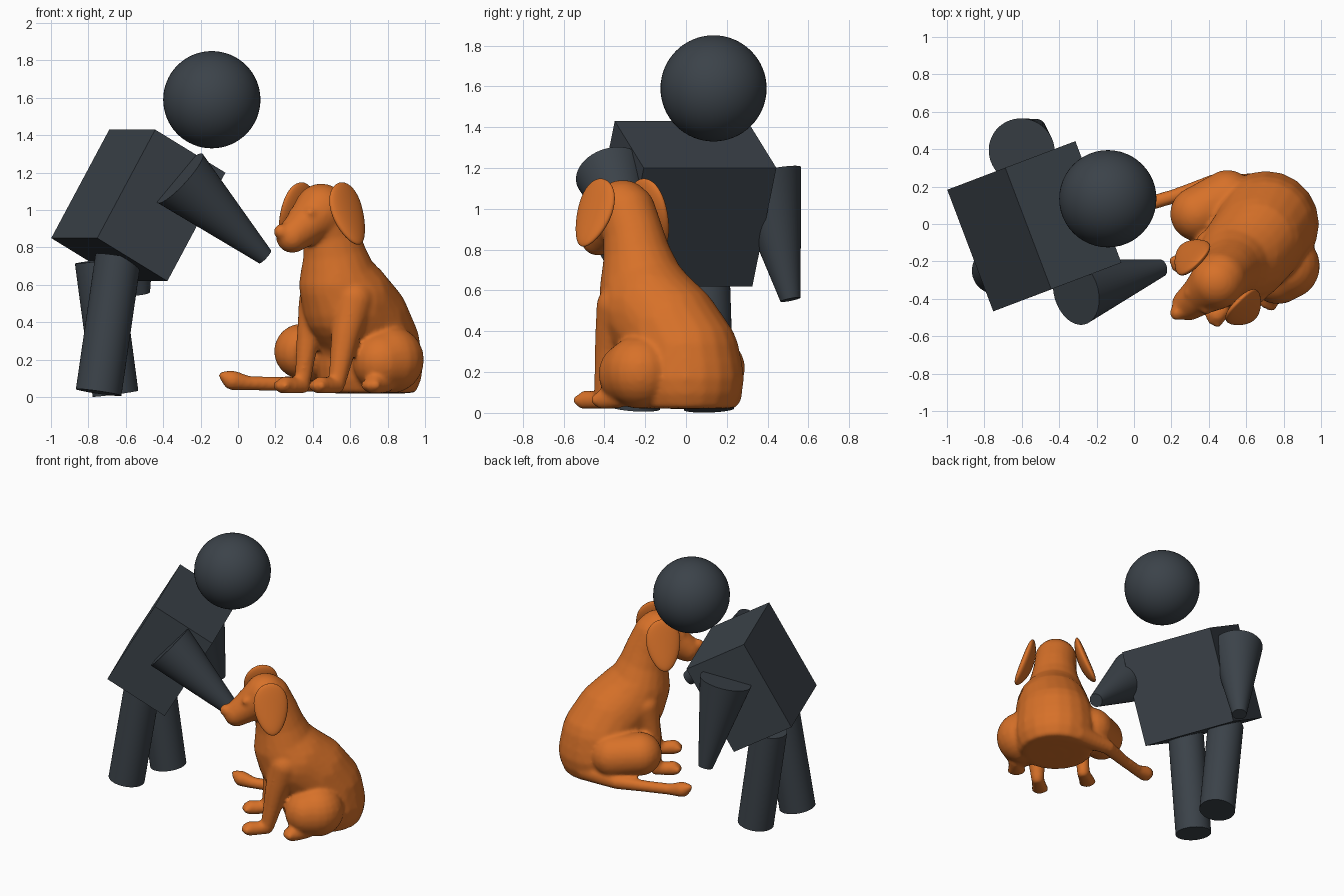
import bpy, bmesh, math
from mathutils import Vector, Matrix

cube = bpy.data.objects.get("Cube")
if cube:
    bpy.data.objects.remove(cube, do_unlink=True)


def material(name, rgb):
    m = bpy.data.materials.new(name)
    m.use_nodes = True
    m.diffuse_color = (*rgb, 1)
    bsdf = m.node_tree.nodes["Principled BSDF"]
    bsdf.inputs["Base Color"].default_value = (*rgb, 1)
    bsdf.inputs["Roughness"].default_value = 0.7
    return m


slate = material("dark slate", (0.044, 0.055, 0.067))
orange = material("warm orange", (0.68, 0.165, 0.022))


def add_object(me, name, mat):
    me.materials.append(mat)
    ob = bpy.data.objects.new(name, me)
    bpy.context.collection.objects.link(ob)
    return ob


def finish(bm, name, mat):
    """Turn a bmesh into an object, smooth except at sharp edges."""
    me = bpy.data.meshes.new(name)
    bm.to_mesh(me)
    bm.free()
    ob = add_object(me, name, mat)
    bpy.ops.object.select_all(action='DESELECT')
    ob.select_set(True)
    bpy.context.view_layer.objects.active = ob
    bpy.ops.object.shade_smooth_by_angle(angle=math.radians(40))


def frame(center, ax, ay, az):
    """Matrix whose columns are the scaled axes."""
    m = Matrix((ax, ay, az)).transposed().to_4x4()
    m.translation = center
    return m


def taper(name, a, b, ra, rb):
    """Capped cone or cylinder from point a to point b."""
    a, b = Vector(a), Vector(b)
    d = b - a
    m = Matrix.Translation((a + b) / 2) @ d.to_track_quat('Z', 'Y').to_matrix().to_4x4()
    bm = bmesh.new()
    bmesh.ops.create_cone(bm, cap_ends=True, segments=48, radius1=ra, radius2=rb,
                          depth=d.length, matrix=m)
    finish(bm, name, slate)


# ---- Person: head, boxy torso, tapered arms, straight legs ----
bm = bmesh.new()
bmesh.ops.create_uvsphere(bm, u_segments=48, v_segments=32, radius=0.26,
                          matrix=Matrix.Translation((-0.14, 0.135, 1.59)))
finish(bm, "person_head", slate)

bm = bmesh.new()
bmesh.ops.create_cube(bm, size=1, matrix=frame(
    (-0.533, -0.012, 1.025), (0.375, 0.142, -0.23), (-0.246, 0.65, 0), (0.31, 0.118, 0.58)))
finish(bm, "person_torso", slate)

taper("person_right_arm", (-0.31, -0.365, 1.17), (0.145, -0.235, 0.75), 0.178, 0.047)
taper("person_left_arm", (-0.60, 0.39, 1.17), (-0.52, 0.512, 0.555), 0.178, 0.05)
taper("person_right_leg", (-0.64, -0.205, 0.75), (-0.745, -0.25, 0.025), 0.123, 0.123)
taper("person_left_leg", (-0.75, 0.09, 0.73), (-0.655, 0.113, 0.018), 0.123, 0.123)

# ---- Sitting dog: balls fused into one smooth skin ----
FWD = Vector((-0.70, -0.714, 0))
SIDE = Vector((0.714, -0.70, 0))
FLOOR = 0.02

# one unit ball, copied for every lump of the body
bm = bmesh.new()
bmesh.ops.create_uvsphere(bm, u_segments=20, v_segments=12, radius=1)
bm.verts.index_update()
BALL_VERTS = [v.co.copy() for v in bm.verts]
BALL_FACES = [[v.index for v in f.verts] for f in bm.faces]
bm.free()
verts, faces = [], []


def ball(c, r):
    start = len(verts)
    for u in BALL_VERTS:
        p = Vector(c) + u * r
        verts.append((p.x, p.y, max(p.z, FLOOR)))
    faces.extend([i + start for i in f] for f in BALL_FACES)


def chain(pts, steps=5):
    """Row of overlapping balls through (x, y, z, radius) points."""
    ball(pts[0][:3], pts[0][3])
    for p, q in zip(pts, pts[1:]):
        for i in range(1, steps + 1):
            v = Vector(p).lerp(Vector(q), i / steps)
            ball(v[:3], v[3])


# rump, back, chest, neck
chain([(0.705, 0.0, 0.17, 0.285), (0.70, -0.01, 0.27, 0.275), (0.66, -0.08, 0.40, 0.26),
       (0.59, -0.17, 0.50, 0.25), (0.54, -0.21, 0.60, 0.215), (0.52, -0.235, 0.74, 0.172),
       (0.50, -0.255, 0.86, 0.15), (0.46, -0.29, 0.98, 0.145)])
# skull, muzzle, nose
chain([(0.445, -0.31, 0.995, 0.147), (0.37, -0.37, 0.925, 0.112), (0.29, -0.43, 0.858, 0.088)])
ball((0.232, -0.475, 0.885), 0.042)
# eyes under the brow
for s in (-1, 1):
    ball(Vector((0.43, -0.325, 0.985)) + FWD * 0.125 + SIDE * 0.062 * s, 0.028)

# front legs
chain([(0.42, -0.12, 0.52, 0.095), (0.375, -0.13, 0.33, 0.062), (0.345, -0.135, 0.08, 0.045)], 7)
chain([(0.62, -0.33, 0.52, 0.11), (0.575, -0.37, 0.33, 0.078), (0.53, -0.405, 0.08, 0.048)], 7)

# haunches
chain([(0.815, -0.225, 0.20, 0.18), (0.77, -0.27, 0.19, 0.16)], 2)
chain([(0.50, 0.14, 0.22, 0.15), (0.34, 0.055, 0.245, 0.148)])


# paws with three toes
def paw(heel, toe, r):
    heel, toe = Vector(heel), Vector(toe)
    chain([(*heel, r * 0.85), (*toe, r)], 3)
    d = (toe - heel).normalized()
    across = Vector((-d.y, d.x, 0))
    for k in (-1, 0, 1):
        ball(toe + d * r * (0.75 - 0.2 * abs(k)) + across * r * 0.62 * k, r * 0.52)


paw((0.34, -0.14, 0.06), (0.255, -0.205, 0.06), 0.052)
paw((0.525, -0.41, 0.06), (0.445, -0.485, 0.06), 0.052)
paw((0.79, -0.33, 0.07), (0.73, -0.395, 0.065), 0.055)

# tail along the ground with a plump tip
chain([(0.68, 0.20, 0.09, 0.075), (0.42, 0.215, 0.075, 0.05), (0.22, 0.15, 0.07, 0.04),
       (0.05, 0.10, 0.075, 0.04), (-0.03, 0.085, 0.09, 0.053), (-0.08, 0.08, 0.115, 0.025)], 7)

body = bpy.data.meshes.new("dog_body")
body.from_pydata(verts, [], faces)
dog = add_object(body, "dog_body", orange)
fuse = dog.modifiers.new("fuse", 'REMESH')
fuse.mode = 'VOXEL'
fuse.voxel_size = 0.013
fuse.use_smooth_shade = True
soften = dog.modifiers.new("soften", 'SMOOTH')
soften.factor = 0.5
soften.iterations = 7

# floppy ears: flattened drops hanging off the skull
for s, name in ((1, "dog_left_ear"), (-1, "dog_right_ear")):
    center = Vector((0.448, -0.312, 0.975)) + SIDE * 0.195 * s
    down = (SIDE * 0.38 * s + Vector((0, 0, -1))).normalized()
    normal = FWD.cross(down).normalized()
    bm = bmesh.new()
    bmesh.ops.create_uvsphere(bm, u_segments=32, v_segments=20, radius=1)
    for v in bm.verts:
        v.co.x *= 1 - 0.2 * v.co.z          # narrower toward the tip
        v.co.y += 0.5 * s * v.co.z ** 2     # gentle curl
    bm.transform(frame(center, FWD * 0.115, normal * 0.036, down * 0.178))
    bmesh.ops.recalc_face_normals(bm, faces=bm.faces)
    finish(bm, name, orange)
